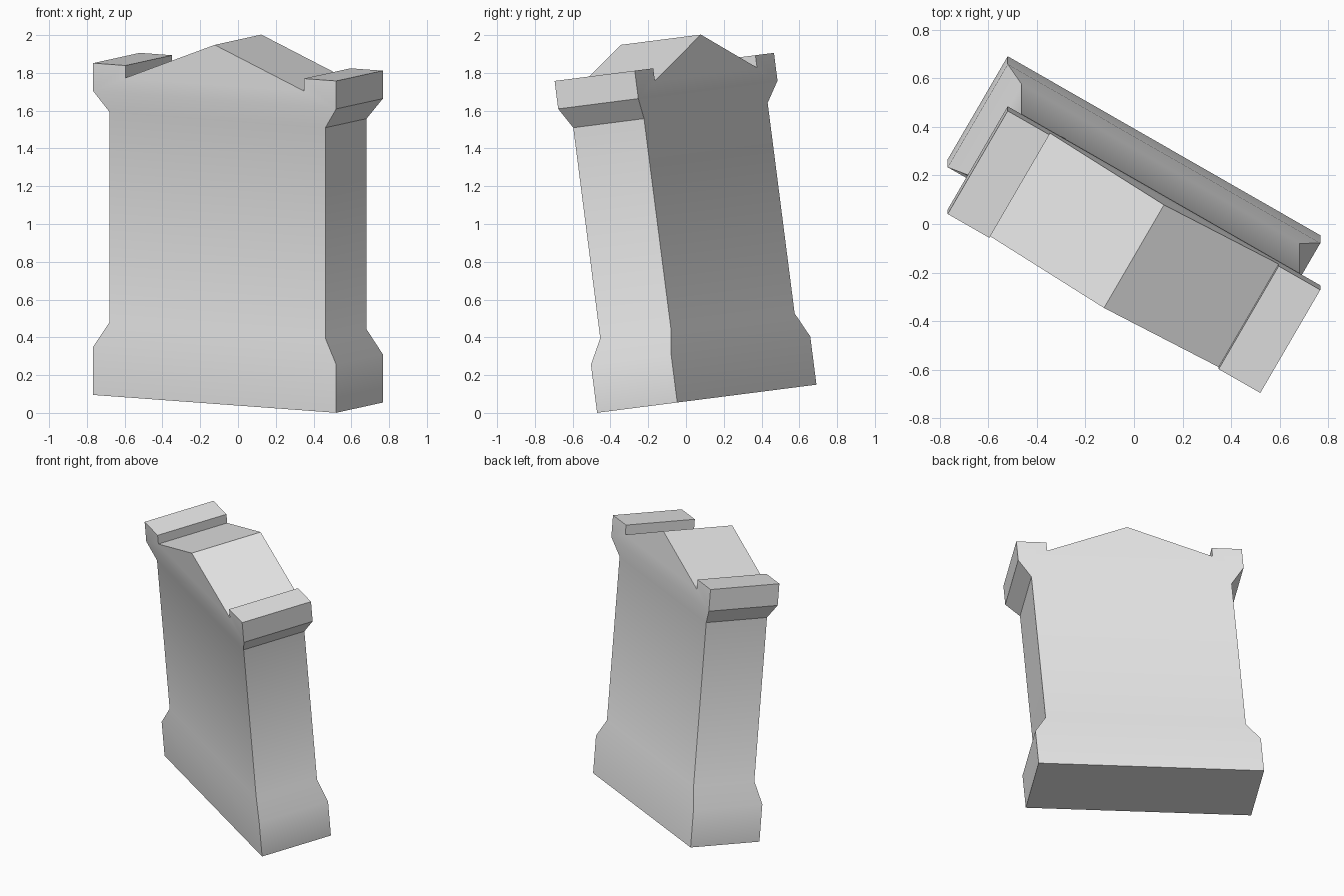
import bpy, bmesh, math
from mathutils import Matrix

cube = bpy.data.objects.get("Cube")
if cube:
    bpy.data.objects.remove(cube, do_unlink=True)

stone = bpy.data.materials.new("pale_stone")
stone.use_nodes = True
grey = (0.8, 0.8, 0.8, 1.0)
stone.diffuse_color = grey
stone.node_tree.nodes["Principled BSDF"].inputs["Base Color"].default_value = grey

# Half width, half depth and height of each level, from plinth to cornice
levels = [(0.743, 0.247, 0.0), (0.743, 0.247, 0.257), (0.66, 0.218, 0.389),
          (0.66, 0.218, 1.513), (0.743, 0.247, 1.622)]
# Gabled top edge, left to right: corner blocks, notches and peak
TOP, NOTCH, PEAK, STEP = 1.771, 1.705, 1.916, 0.545
left_half = [(-0.743, TOP), (-STEP, TOP), (-STEP, NOTCH)]
skyline = left_half + [(0, PEAK)] + [(-x, z) for x, z in reversed(left_half)]

bm = bmesh.new()

# Plinth, shaft and flared cornice as stacked rings
rings = []
for w, d, z in levels:
    rings.append([bm.verts.new((sx * w, sy * d, z))
                  for sx, sy in ((-1, -1), (1, -1), (1, 1), (-1, 1))])
bm.faces.new(rings[0][::-1])
for low, high in zip(rings, rings[1:]):
    for i in range(4):
        j = (i + 1) % 4
        bm.faces.new((low[i], low[j], high[j], high[i]))

# Gable with raised corner blocks on top of the cornice
depth = levels[-1][1]
front = [bm.verts.new((x, -depth, z)) for x, z in skyline]
back = [bm.verts.new((x, depth, z)) for x, z in skyline]
fl, fr, br, bl = rings[-1]
bm.faces.new([fl, fr] + front[::-1])
bm.faces.new([br, bl] + back)
bm.faces.new((fr, br, back[-1], front[-1]))
bm.faces.new((bl, fl, front[0], back[0]))
for i in range(len(skyline) - 1):
    bm.faces.new((front[i], front[i + 1], back[i + 1], back[i]))
bmesh.ops.recalc_face_normals(bm, faces=bm.faces)

mesh = bpy.data.meshes.new("leaning_headstone")
bm.to_mesh(mesh)
bm.free()
mesh.materials.append(stone)
headstone = bpy.data.objects.new("leaning_headstone", mesh)
bpy.context.collection.objects.link(headstone)

# Turn the stone and lean it forward
headstone.matrix_world = (Matrix.Translation((0, 0.11, 0.075))
                          @ Matrix.Rotation(math.radians(7.3), 4, "X")
                          @ Matrix.Rotation(math.radians(-30), 4, "Z"))

bpy.context.view_layer.objects.active = headstone
headstone.select_set(True)
bpy.ops.object.shade_smooth_by_angle(angle=math.radians(35))
